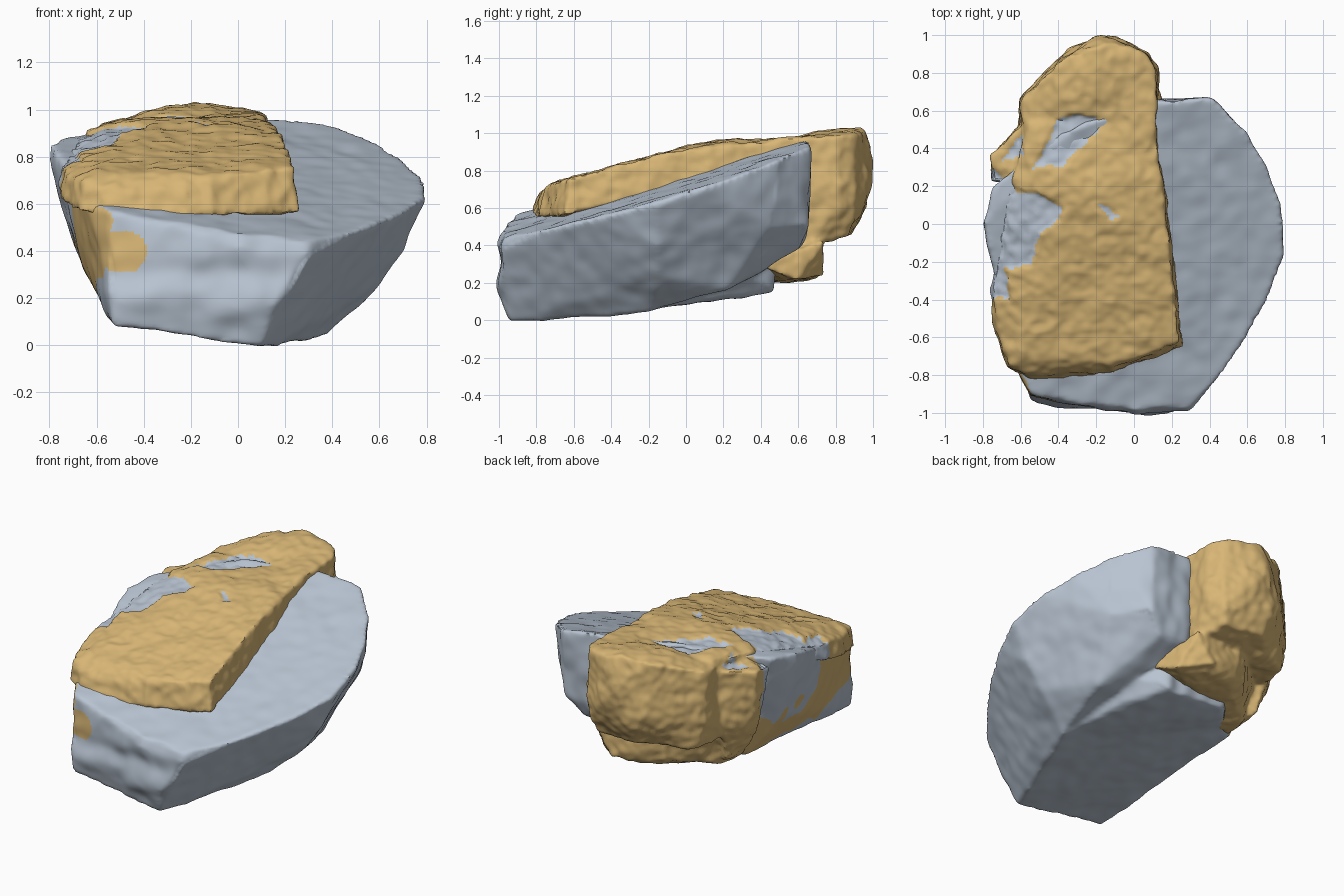
import bpy, bmesh, math
from mathutils import Vector, noise


def material(name, rgb):
    m = bpy.data.materials.new(name)
    m.diffuse_color = (*rgb, 1)
    return m


GREY = material("grey stone", (0.48, 0.55, 0.64))
TAN = material("tan sandstone", (0.69, 0.47, 0.18))


def add_hull(bm, pts):
    """Add one convex chunk to the mesh."""
    verts = [bm.verts.new(p) for p in pts]
    res = bmesh.ops.convex_hull(bm, input=verts)
    loose = {g for k in ("geom_interior", "geom_unused") for g in res[k]
             if isinstance(g, bmesh.types.BMVert)}
    bmesh.ops.delete(bm, geom=list(loose), context='VERTS')


def wobble(p, scale, seed=0.0):
    return noise.noise(p * scale + Vector((seed, seed * 2, seed * 3)))


def inside(x, y, poly):
    hit = False
    for (ax, ay), (bx, by) in zip(poly, poly[1:] + poly[:1]):
        if (ay > y) != (by > y) and x < (bx - ax) * (y - ay) / (by - ay) + ax:
            hit = not hit
    return hit


def soften(bm, times):
    for _ in range(times):
        bmesh.ops.smooth_vert(bm, verts=bm.verts, factor=0.5,
                              use_axis_x=True, use_axis_y=True, use_axis_z=True)
    bm.normal_update()


def rock(name, chunks, relief, is_tan, smooth, angle):
    """Fuse convex chunks, roughen the surface and colour it by rule."""
    bm = bmesh.new()
    for c in chunks:
        add_hull(bm, c)
    bmesh.ops.recalc_face_normals(bm, faces=bm.faces)
    me = bpy.data.meshes.new(name)
    bm.to_mesh(me)
    bm.free()
    ob = bpy.data.objects.new(name, me)
    bpy.context.collection.objects.link(ob)
    bpy.ops.object.select_all(action='DESELECT')
    bpy.context.view_layer.objects.active = ob
    ob.select_set(True)
    mod = ob.modifiers.new("fuse", 'REMESH')
    mod.mode = 'VOXEL'
    mod.voxel_size = 0.014
    bpy.ops.object.modifier_apply(modifier=mod.name)
    me = ob.data
    me.materials.clear()
    me.materials.append(GREY)
    me.materials.append(TAN)

    bm = bmesh.new()
    bm.from_mesh(me)
    soften(bm, smooth)
    moved = [v.co + v.normal * relief(v.co, v.normal) for v in bm.verts]
    for v, co in zip(bm.verts, moved):
        v.co = co
    soften(bm, 1)
    for f in bm.faces:
        f.material_index = 1 if is_tan(f.calc_center_median(), f.normal) else 0
    bm.to_mesh(me)
    bm.free()
    bpy.ops.object.shade_smooth_by_angle(angle=math.radians(angle))
    return ob


# Grey base slab: tilted top outline, slanted sides, narrow underside
rim = [(-0.55, -0.90), (-0.3, -0.95), (0, -0.98), (0.3, -0.97), (0.48, -0.78),
       (0.6, -0.59), (0.71, -0.4), (0.8, -0.15), (0.78, 0.1), (0.71, 0.3),
       (0.59, 0.5), (0.41, 0.67), (0.12, 0.65), (-0.3, 0.52), (-0.52, 0.4),
       (-0.75, 0.2), (-0.8, 0.0), (-0.71, -0.4), (-0.64, -0.75)]


def grey_top(x, y):
    z = min(0.78 + 0.31 * y - 0.125 * x, 0.865 + 0.22 * (x + 0.8))
    return min(z, 0.855 + 0.35 * y) if x < -0.6 else z


top = [(x, y, grey_top(x, y)) for x, y in rim]
under = [(-0.53, -0.93, 0.085), (0.1, -0.945, -0.015), (0.38, -0.2, 0.04),
         (0.45, 0.22, 0.17), (0.34, 0.32, 0.22), (0.3, 0.6, 0.38), (0.12, 0.62, 0.4),
         (-0.3, 0.4, 0.3), (-0.56, 0.2, 0.2), (-0.58, -0.1, 0.2)]
flanks = [(-0.53, -0.95, 0.18), (0.15, -1.01, 0.16), (0.3, -1.0, 0.38),
          (0, -1.01, 0.42), (0.5, -0.15, 0.15), (0.59, -0.15, 0.24), (0.7, -0.15, 0.4),
          (0.57, 0.45, 0.5), (0.4, 0.65, 0.5), (0.12, 0.65, 0.5),
          (-0.8, 0.0, 0.79), (-0.7, 0.05, 0.42), (-0.66, -0.3, 0.35)]
# Low lobe beneath the back of the slab
lobe = [(0.26, 0.2, 0.12), (0.12, 0.47, 0.15), (-0.3, 0.46, 0.17), (0.3, 0.3, 0.27),
        (0.12, 0.48, 0.28), (-0.3, 0.47, 0.28), (-0.5, 0.25, 0.2), (0.36, -0.2, 0.045),
        (-0.5, -0.2, 0.18), (0, 0.0, 0.5)]


def grey_relief(p, n):
    d = 0.012 * wobble(p, 4) + 0.006 * wobble(p, 11, 3)
    if n.y < -0.6:                      # hollowed band across the front
        d -= 0.022 * math.exp(-((p.z - 0.31) / 0.07) ** 2) + 0.012 * wobble(p, 8, 5)
    if n.y > 0.6:                       # vertical dents on the back
        d += 0.015 * wobble(Vector((p.x * 2, 0, p.z)), 5, 2)
    return d


def grey_is_tan(p, n):
    w = 0.06 * wobble(p, 9, 7)
    # sandstone patch wrapping the front left corner
    if p.y < -0.75 and ((p.x + 0.5) / 0.11) ** 2 + ((p.z - 0.4) / 0.09) ** 2 < 1 + 6 * w:
        return True
    # sandstone on the left side: front part, back part and a low strip between
    if n.x < -0.4 and p.x < -0.4:
        if p.z < 0.2 + w + 0.35 * max(0, -0.5 - p.y):
            return False
        return p.y < -0.32 + 2 * w or p.y > 0.25 + w or p.z < 0.4 + 3 * w
    return False


rock("grey_base_slab", [top + under + flanks, lobe], grey_relief, grey_is_tan, 4, 60)

# Tan cap: long sloping slab, back block, lower block and left block
cap_rim = [(0.26, -0.645), (0.2, -0.1), (0.12, 0.6), (-0.56, 0.55), (-0.66, 0.25),
           (-0.76, -0.35), (-0.74, -0.55), (-0.67, -0.77), (-0.56, -0.82),
           (-0.25, -0.81), (0, -0.745)]


def cap_top(x, y):
    return min(0.925 + 0.27 * y, 0.955 + 0.03 * y, 0.735 + (y + 0.72),
               0.965 + 0.25 * (x + 0.45), 0.735 + 0.45 * (x + 0.75) + 0.27 * (y + 0.45))


cap = [(x, y, 0.56 + 0.22 * (y + 0.7) - 0.03 * x) for x, y in cap_rim]
for s in (0.97, 0.88, 0.5):
    cap += [(x * s - 0.01, y * s, cap_top(x * s, y * s)) for x, y in cap_rim]
back_rim = [(0.11, 0.45, 0.96), (0.125, 0.8, 0.985), (0.06, 0.9, 0.99), (-0.1, 0.96, 1.01),
            (-0.2, 0.94, 1.035), (-0.28, 0.82, 1.03), (-0.37, 0.88, 1.0),
            (-0.6, 0.65, 0.92), (-0.57, 0.4, 0.9)]
back_low = [(0.125, 0.82, 0.6), (0.06, 0.9, 0.56), (-0.1, 0.99, 0.72), (-0.2, 1.0, 0.85),
            (-0.25, 0.96, 0.62), (-0.37, 0.9, 0.65), (-0.61, 0.66, 0.6), (-0.6, 0.4, 0.45),
            (-0.56, 0.68, 0.42), (-0.25, 0.88, 0.46), (0.02, 0.87, 0.45), (0.1, 0.66, 0.41),
            (0.1, 0.45, 0.45)]
lower = [(0.22, 0.36, 0.3), (0.17, 0.6, 0.215), (-0.23, 0.61, 0.21), (-0.53, 0.36, 0.21),
         (0.02, 0.735, 0.24), (0.13, 0.73, 0.42), (-0.25, 0.7, 0.43), (-0.58, 0.4, 0.45),
         (-0.3, 0.65, 0.27), (-0.55, 0.2, 0.2), (0, 0.3, 0.4)]
left = [(-0.76, 0.22, 0.85), (-0.77, 0.36, 0.86), (-0.61, 0.52, 0.88), (-0.5, 0.45, 0.9),
        (-0.5, 0.2, 0.89), (-0.74, 0.36, 0.55), (-0.61, 0.5, 0.5), (-0.68, 0.25, 0.4),
        (-0.58, 0.42, 0.25), (-0.56, 0.22, 0.22), (-0.4, 0.3, 0.25)]

# Outlines where grey stone shows through the cap
BARE = [
    [(-0.66, -0.4), (-0.68, -0.24), (-0.55, -0.22), (-0.5, -0.05), (-0.4, 0.02),
     (-0.37, 0.08), (-0.5, 0.16), (-0.62, 0.18), (-0.75, 0.29), (-0.9, 0.22), (-0.9, -0.36)],
    [(-0.53, 0.3), (-0.4, 0.55), (-0.3, 0.58), (-0.2, 0.56), (-0.2, 0.5), (-0.3, 0.4),
     (-0.37, 0.31)],
    [(-0.7, 0.34), (-0.6, 0.47), (-0.58, 0.36)],
    [(-0.2, 0.1), (-0.12, 0.09), (-0.07, 0.02), (-0.13, 0.03)],
]


def bare(p):
    return p.z > 0.5 and any(inside(p.x, p.y, b) for b in BARE)


def tan_relief(p, n):
    d = 0.014 * wobble(p, 5, 4) + 0.014 * (0.3 - abs(wobble(p, 9, 6)))
    d += 0.008 * wobble(p, 22, 8)
    if n.z > 0.5 and bare(p):           # bare patches sit slightly lower
        d -= 0.015
    return d


def tan_is_tan(p, n):
    q = p + Vector((0.02 * wobble(p, 14, 2), 0.02 * wobble(p, 14, 9), 0))
    return not bare(q)


rock("tan_cap", [cap, back_rim + back_low, lower, left], tan_relief, tan_is_tan, 1, 45)
